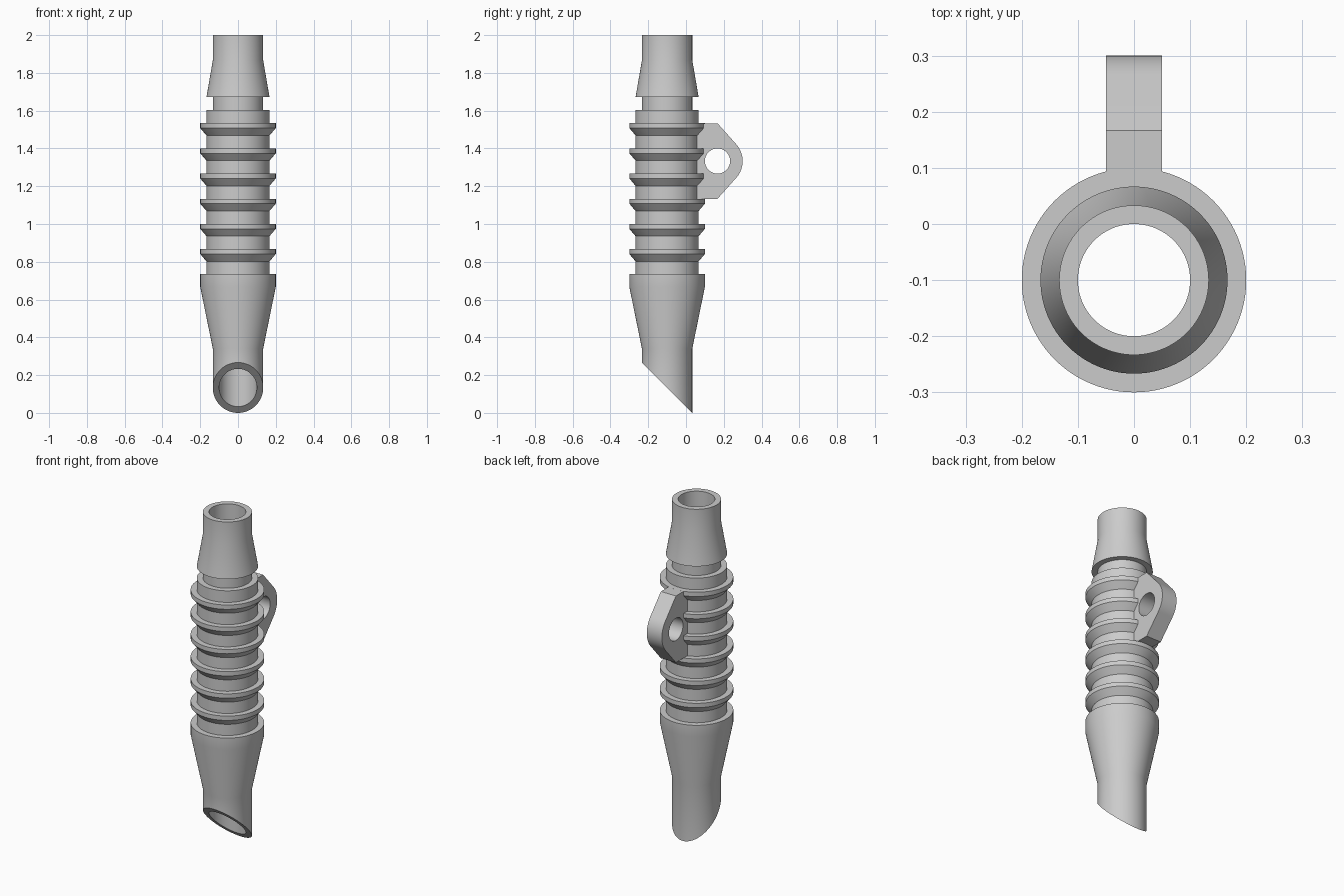
import bpy, bmesh
from math import sin, cos, pi, radians, acos
from mathutils import Matrix

cube = bpy.data.objects.get("Cube")
if cube:
    bpy.data.objects.remove(cube)

grey = bpy.data.materials.new("light_grey")
grey.use_nodes = True
colour = (0.6, 0.6, 0.6, 1)
grey.diffuse_color = colour
grey.node_tree.nodes["Principled BSDF"].inputs["Base Color"].default_value = colour

AXIS_Y = -0.1                           # tube axis
BORE, NECK, BODY, RIM = 0.1, 0.1333, 0.1667, 0.2
SEGMENTS = 96


def finish(obj):
    """Assign the colour and smooth the rounded faces."""
    obj.data.materials.clear()
    obj.data.materials.append(grey)
    bpy.ops.object.select_all(action="DESELECT")
    obj.select_set(True)
    bpy.context.view_layer.objects.active = obj
    bpy.ops.object.shade_smooth_by_angle(angle=radians(25))


# Tube section: tapered tip, six barbs, grooved neck, flared mouth, straight bore
profile = [(NECK, 0), (NECK, 0.34), (RIM, 0.667), (RIM, 0.735), (BODY, 0.735)]
for i in range(6):
    top = 0.867 + i * 0.1333
    profile += [(BODY, top - 0.065), (RIM, top - 0.026), (RIM, top), (BODY, top)]
profile += [(BODY, 1.603), (NECK, 1.603), (NECK, 1.673), (BODY, 1.673),
            (NECK, 1.867), (NECK, 2), (BORE, 2), (BORE, 0)]

# Revolve the section; the lowest rings follow a 45 degree slanted cut
bm = bmesh.new()
rings = []
for r, z in profile:
    ring = []
    for s in range(SEGMENTS):
        a = 2 * pi * s / SEGMENTS
        height = z if z > 0 else NECK - r * sin(a)
        ring.append(bm.verts.new((r * cos(a), AXIS_Y + r * sin(a), height)))
    rings.append(ring)
for k, low in enumerate(rings):
    high = rings[(k + 1) % len(rings)]
    for s in range(SEGMENTS):
        t = (s + 1) % SEGMENTS
        bm.faces.new((low[s], low[t], high[t], high[s]))
bmesh.ops.recalc_face_normals(bm, faces=bm.faces)
mesh = bpy.data.meshes.new("barbed_tube")
bm.to_mesh(mesh)
bm.free()
tube = bpy.data.objects.new("barbed_tube", mesh)
bpy.context.collection.objects.link(tube)
finish(tube)


# Hanging lug: rounded plate with a round eye, drawn in the side plane
def arc(cy, cz, r, start, end, n):
    return [(cy + r * cos(start + (end - start) * i / n),
             cz + r * sin(start + (end - start) * i / n)) for i in range(n + 1)]


EYE_Y, EYE_Z, HALF = 0.1667, 1.3333, 0.2
tangent = pi / 2 - acos(NECK / HALF)
outline = [(0.03, EYE_Z - HALF), (EYE_Y, EYE_Z - HALF)]
outline += arc(EYE_Y, EYE_Z, NECK, -tangent, tangent, 24)
outline += [(EYE_Y, EYE_Z + HALF), (0.03, EYE_Z + HALF)]
eye = arc(EYE_Y, EYE_Z, NECK / 2, 0, 2 * pi, 64)[:-1]

curve = bpy.data.curves.new("lug_outline", "CURVE")
curve.dimensions = "2D"
curve.fill_mode = "BOTH"
curve.extrude = 0.05
for points in (outline, eye):
    spline = curve.splines.new("POLY")
    spline.points.add(len(points) - 1)
    for p, (y, z) in zip(spline.points, points):
        p.co = (y, z, 0, 1)
    spline.use_cyclic_u = True
helper = bpy.data.objects.new("lug_outline", curve)
bpy.context.collection.objects.link(helper)
depsgraph = bpy.context.evaluated_depsgraph_get()
lug_mesh = bpy.data.meshes.new_from_object(helper.evaluated_get(depsgraph))
bpy.data.objects.remove(helper)

# Turn the plate upright: drawing x -> y, drawing y -> z, thickness -> x
lug_mesh.transform(Matrix(((0, 0, 1, 0), (1, 0, 0, 0), (0, 1, 0, 0), (0, 0, 0, 1))))
bm = bmesh.new()
bm.from_mesh(lug_mesh)
bmesh.ops.remove_doubles(bm, verts=bm.verts, dist=0.0001)
bmesh.ops.recalc_face_normals(bm, faces=bm.faces)
bm.to_mesh(lug_mesh)
bm.free()
lug = bpy.data.objects.new("hanging_lug", lug_mesh)
bpy.context.collection.objects.link(lug)
finish(lug)
